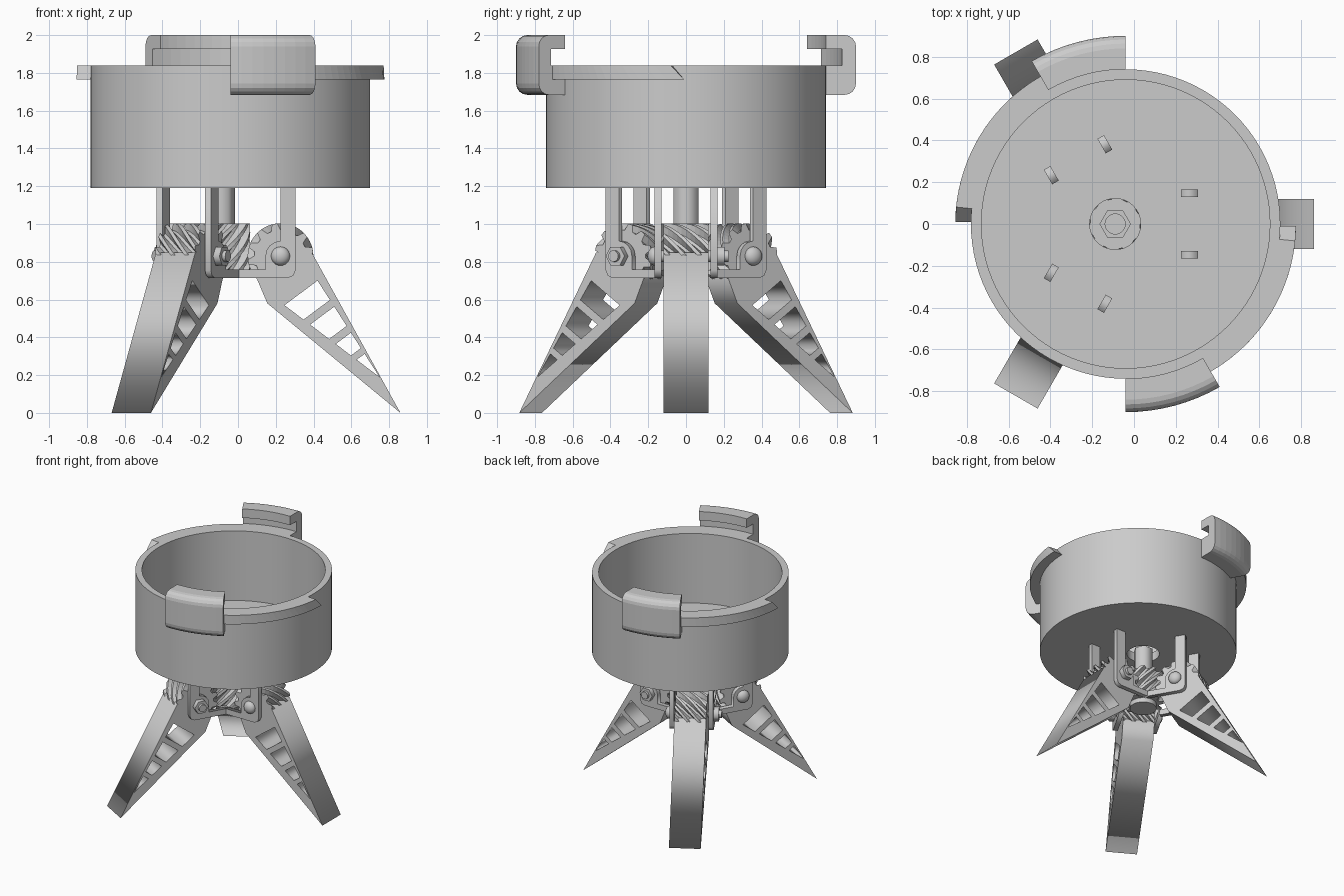
import bpy, bmesh, math
from math import sin, cos, pi, radians
from mathutils import Matrix, Vector

cube = bpy.data.objects.get("Cube")
if cube:
    bpy.data.objects.remove(cube)

grey = bpy.data.materials.new("plain_grey")
grey.use_nodes = True
grey.diffuse_color = (0.6, 0.6, 0.6, 1)
grey.node_tree.nodes["Principled BSDF"].inputs["Base Color"].default_value = (0.6, 0.6, 0.6, 1)

BASE_X = -0.09      # axis of the leg mechanism
CUP_X = -0.04       # axis of the cup
PIVOT = Vector((0.315, 0, 0.83))
UPRIGHT = Matrix.Rotation(pi / 2, 4, 'X')


def add(name, mesh, matrix):
    mesh.materials.clear()
    mesh.materials.append(grey)
    ob = bpy.data.objects.new(name, mesh)
    ob.matrix_world = matrix
    bpy.context.collection.objects.link(ob)
    return ob


def from_bmesh(name, bm, matrix):
    bmesh.ops.recalc_face_normals(bm, faces=bm.faces)
    mesh = bpy.data.meshes.new(name)
    bm.to_mesh(mesh)
    bm.free()
    return add(name, mesh, matrix)


def slab(name, loops, half, matrix):
    """Flat outline with holes, extruded both ways by half."""
    curve = bpy.data.curves.new(name, 'CURVE')
    curve.dimensions = '2D'
    curve.fill_mode = 'BOTH'
    curve.extrude = half
    for loop in loops:
        spline = curve.splines.new('POLY')
        spline.points.add(len(loop) - 1)
        for point, (x, y) in zip(spline.points, loop):
            point.co = (x, y, 0, 1)
        spline.use_cyclic_u = True
    temp = bpy.data.objects.new(name + "_outline", curve)
    bpy.context.collection.objects.link(temp)
    deps = bpy.context.evaluated_depsgraph_get()
    mesh = bpy.data.meshes.new_from_object(temp.evaluated_get(deps))
    bpy.data.objects.remove(temp)
    return add(name, mesh, matrix)


def circle(r, n, x=0, y=0):
    return [(x + r * cos(2 * pi * i / n), y + r * sin(2 * pi * i / n)) for i in range(n)]


def sweep(name, profile, start, end, steps, skew=0):
    """Profile of (radius, height) swept about the cup axis; skew slants the end."""
    bm = bmesh.new()
    low = min(z for r, z in profile)
    rings = []
    for i in range(steps + 1):
        ring = []
        for r, z in profile:
            stop = end - (skew if z > low else 0)
            a = radians(start + (stop - start) * i / steps)
            ring.append(bm.verts.new((r * cos(a), r * sin(a), z)))
        rings.append(ring)
    bridge(bm, rings)
    return from_bmesh(name, bm, Matrix.Translation((CUP_X, 0, 0)))


def bridge(bm, rings):
    n = len(rings[0])
    for a, b in zip(rings, rings[1:]):
        for i in range(n):
            j = (i + 1) % n
            bm.faces.new((a[i], a[j], b[j], b[i]))
    bm.faces.new(rings[0])
    bm.faces.new(rings[-1])


def helical_gear(name, root, tip, teeth, length, twist, matrix):
    bm = bmesh.new()
    rings = []
    layers = 10
    for k in range(layers + 1):
        ring = []
        for t in range(teeth):
            for frac, r in ((0, root), (0.3, root), (0.5, tip), (0.8, tip)):
                a = 2 * pi * (t + frac) / teeth + twist * k / layers
                ring.append(bm.verts.new((r * cos(a), r * sin(a), length * (k / layers - 0.5))))
        rings.append(ring)
    bridge(bm, rings)
    return from_bmesh(name, bm, matrix)


def rod(name, r, sides, start, end, matrix):
    """Cylinder along local y."""
    place = matrix @ Matrix.Translation((0, (start + end) / 2, 0)) @ UPRIGHT
    return slab(name, [circle(r, sides)], (end - start) / 2, place)


# Cup: wall, floor with central hole
slab("cup_wall", [circle(0.74, 96), circle(0.69, 96)], 0.325,
     Matrix.Translation((CUP_X, 0, 1.515)))
slab("cup_floor", [circle(0.69, 96), circle(0.122, 40, BASE_X - CUP_X)], 0.036,
     Matrix.Translation((CUP_X, 0, 1.226)))

# Two rim flanges and two hooked clips, half a turn apart
arc = [radians(a) for a in (0, 22.5, 45, 67.5, 90)]
clip_profile = [(0.735, 1.684)]
clip_profile += [(0.84 + 0.06 * sin(a), 1.744 - 0.06 * cos(a)) for a in arc]
clip_profile += [(0.84 + 0.06 * cos(a), 1.94 + 0.06 * sin(a)) for a in arc]
clip_profile += [(0.74, 2.0), (0.74, 1.926), (0.825, 1.926), (0.825, 1.84), (0.735, 1.84)]
flange_profile = [(0.73, 1.765), (0.815, 1.765), (0.815, 1.84), (0.73, 1.84)]
for side, turn in (("front", 0), ("back", 180)):
    sweep(side + "_clip", clip_profile, turn - 90, turn - 60, 8)
    sweep(side + "_flange", flange_profile, turn - 62, turn - 0.7, 18, 5)

# Central worm, hollow hex shaft and lower hub
centre = Matrix.Translation((BASE_X, 0, 0))
helical_gear("worm", 0.12, 0.155, 10, 0.25, 1.7, centre @ Matrix.Translation((0, 0, 0.878)))
slab("hex_shaft", [circle(0.075, 6), circle(0.048, 24)], 0.11,
     centre @ Matrix.Translation((0, 0, 1.11)))
slab("worm_hub", [circle(0.1, 32)], 0.022, centre @ Matrix.Translation((0, 0, 0.738)))

# Leg side outline with truss windows between two converging lines
leg_outline = [(0.48, 0.85), (0.95, 0.0), (0.245, 0.58), (0.19, 0.71), (0.315, 0.85)]
inner, outer, tip = Vector((0.336, 0.57)), Vector((0.511, 0.70)), Vector((0.839, 0.19))
windows = []
for t0, t1 in ((0, 0.2), (0.27, 0.47), (0.54, 0.7), (0.76, 1)):
    quad = [inner.lerp(tip, t0), outer.lerp(tip, t0), outer.lerp(tip, t1)]
    if t1 < 1:
        quad.append(inner.lerp(tip, t1))
    windows.append(quad)

# Bracket plate: low bar, round boss and upright prong
boss = [(PIVOT.x - 0.08 * sin(a), PIVOT.z + 0.08 * cos(a)) for a in arc]
bracket_outline = [(0.085, 0.715), (0.355, 0.715), (0.383, 0.727), (0.395, 0.755),
                   (0.395, 1.3), (0.315, 1.3)] + boss + [(0.235, 0.76), (0.085, 0.76)]

for name, angle in (("left", 0), ("back", 120), ("front", 240)):
    frame = centre @ Matrix.Rotation(radians(angle), 4, 'Z')
    pivot = frame @ Matrix.Translation(PIVOT)
    slab(name + "_leg", [leg_outline] + windows, 0.12, frame @ UPRIGHT)
    helical_gear(name + "_leg_gear", 0.138, 0.174, 12, 0.24, 1.5,
                 pivot @ Matrix.Rotation(-pi / 2, 4, 'X'))
    for tag, y in (("a", -0.148), ("b", 0.148)):
        slab(name + "_bracket_" + tag, [bracket_outline], 0.018,
             frame @ Matrix.Translation((0, y, 0)) @ UPRIGHT)
    # Hinge bolt with domed head and hex nut
    rod(name + "_bolt", 0.03, 20, -0.17, 0.225, pivot)
    rod(name + "_nut", 0.057, 6, 0.165, 0.205, pivot)
    bm = bmesh.new()
    bmesh.ops.create_uvsphere(bm, u_segments=24, v_segments=12, radius=0.05)
    head = from_bmesh(name + "_bolt_head", bm, pivot @ Matrix.Translation((0, -0.166, 0))
                      @ Matrix.Diagonal((1, 0.75, 1, 1)))
    for face in head.data.polygons:
        face.use_smooth = True
